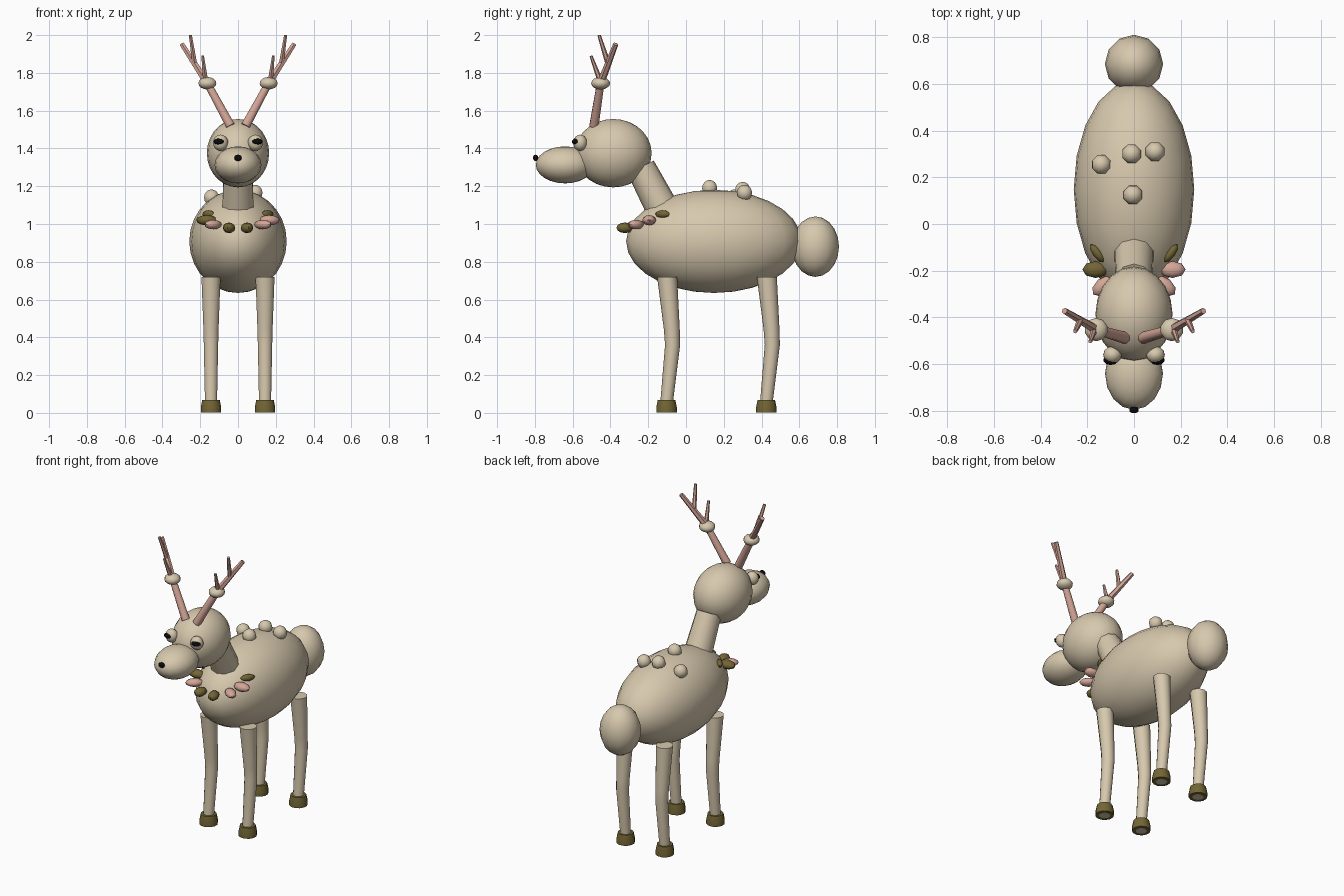
import bpy, bmesh, math
from mathutils import Vector, Matrix

if "Cube" in bpy.data.objects:
    bpy.data.objects.remove(bpy.data.objects["Cube"])


def make_mat(name, rgb):
    m = bpy.data.materials.new(name)
    m.diffuse_color = (*rgb, 1)
    m.use_nodes = True
    m.node_tree.nodes["Principled BSDF"].inputs["Base Color"].default_value = m.diffuse_color
    return m


beige = make_mat("beige", (0.68, 0.58, 0.42))
pink = make_mat("dusty pink", (0.66, 0.38, 0.31))
olive = make_mat("olive", (0.17, 0.13, 0.035))
black = make_mat("black", (0.003, 0.003, 0.003))


def finish(name, bm, mat, smooth=True):
    bmesh.ops.recalc_face_normals(bm, faces=bm.faces)
    me = bpy.data.meshes.new(name)
    bm.to_mesh(me)
    bm.free()
    ob = bpy.data.objects.new(name, me)
    bpy.context.collection.objects.link(ob)
    me.materials.append(mat)
    if smooth:
        bpy.ops.object.select_all(action='DESELECT')
        bpy.context.view_layer.objects.active = ob
        ob.select_set(True)
        bpy.ops.object.shade_smooth_by_angle(angle=math.radians(50))
    return ob


def ball(name, mat, loc, radii, seg=12, rings=8, yaw=0, smooth=True):
    """Ellipsoid with its poles along z, turned about z by yaw degrees."""
    bm = bmesh.new()
    bmesh.ops.create_uvsphere(bm, u_segments=seg, v_segments=rings, radius=1)
    mtx = (Matrix.Translation(loc) @ Matrix.Rotation(math.radians(yaw), 4, 'Z')
           @ Matrix.Diagonal((*radii, 1)))
    bm.transform(mtx)
    return finish(name, bm, mat, smooth)


def tube(name, mat, stations, seg=8):
    """Capped tube through (point, radius) stations."""
    bm = bmesh.new()
    pts = [Vector(p) for p, r in stations]
    axis = (pts[-1] - pts[0]).normalized()
    u = axis.cross(Vector((0, 1, 0))).normalized()
    v = axis.cross(u)
    rings = []
    for p, (_, r) in zip(pts, stations):
        rings.append([bm.verts.new(p + r * (u * math.cos(a) + v * math.sin(a)))
                      for a in (2 * math.pi * (i + 0.5) / seg for i in range(seg))])
    for a, b in zip(rings, rings[1:]):
        for i in range(seg):
            j = (i + 1) % seg
            bm.faces.new((a[i], a[j], b[j], b[i]))
    bm.faces.new(rings[0])
    bm.faces.new(rings[-1])
    return finish(name, bm, mat)


# Body, tail, neck, head
ball("body", beige, (0, 0.148, 0.908), (0.258, 0.465, 0.273), 20, 14)
ball("tail", beige, (0, 0.685, 0.88), (0.125, 0.125, 0.16), 12, 10)
tube("neck", beige, [((0, -0.12, 1.07), 0.088), ((0, -0.24, 1.30), 0.078)], 10)
ball("head", beige, (0, -0.385, 1.375), (0.165, 0.203, 0.181), 20, 14)
ball("muzzle", beige, (0, -0.64, 1.313), (0.124, 0.155, 0.098), 16, 12)
ball("nose", black, (0, -0.796, 1.35), (0.021, 0.014, 0.017), 10, 8)

# Bumps on the back
for x, y, z in ((-0.14, 0.255, 1.14), (-0.01, 0.30, 1.18),
                (0.09, 0.31, 1.165), (-0.005, 0.125, 1.19)):
    ball("back_bump", beige, (x, y, z), (0.043, 0.043, 0.043), 8, 8, 22.5)

for s, side in ((-1, "left"), (1, "right")):
    # Legs with a slight bend, and hooves
    for y, part in ((-0.103, "front"), (0.425, "back")):
        x = 0.143 * s
        tube(f"{part}_leg_{side}", beige,
             [((x, y, 0.001), 0.034), ((x, y + 0.003, 0.08), 0.034),
              ((x, y + 0.032, 0.36), 0.04), ((x, y + 0.028, 0.44), 0.042),
              ((x, y + 0.003, 0.72), 0.053)], 10)
        tube(f"{part}_hoof_{side}", olive,
             [((x, y, 0.002), 0.056), ((x, y, 0.03), 0.056), ((x, y, 0.068), 0.048)], 12)

    # Eyes
    ball(f"eye_{side}", beige, (0.092 * s, -0.56, 1.43), (0.04, 0.037, 0.043), 12, 10)
    ball(f"pupil_{side}", black, (0.1 * s, -0.582, 1.436), (0.031, 0.022, 0.017), 10, 8)

    # Antlers
    knot = Vector((0.162 * s, -0.452, 1.745))
    end = Vector((0.297 * s, -0.372, 1.952))
    fork = knot.lerp(end, 0.5)
    tube(f"antler_beam_{side}", pink,
         [((0.04 * s, -0.487, 1.52), 0.026), (knot, 0.021)])
    ball(f"antler_knot_{side}", beige, knot, (0.05, 0.05, 0.033), 10, 8)
    tube(f"antler_branch_{side}", pink, [(knot, 0.021), (end, 0.014)], 6)
    tube(f"antler_tine_{side}", pink,
         [(fork, 0.015), ((0.252 * s, -0.46, 1.999), 0.009)], 6)
    tube(f"antler_spur_{side}", pink,
         [((0.172 * s, -0.455, 1.76), 0.015), ((0.187 * s, -0.503, 1.89), 0.008)], 6)

    # Leaf garland round the chest
    third = pink if s > 0 else olive
    for x, y, z, radii, yaw, mat in (
            (0.048, -0.323, 0.98, (0.046, 0.033, 0.028), -80, olive),
            (0.132, -0.265, 0.997, (0.056, 0.034, 0.025), -40, pink),
            (0.165, -0.195, 1.02, (0.056, 0.036, 0.027), 0, third),
            (0.157, -0.125, 1.052, (0.047, 0.02, 0.021), 53, olive)):
        ball(f"garland_leaf_{side}", mat, (x * s, y, z), radii, 8, 6, yaw * s)
